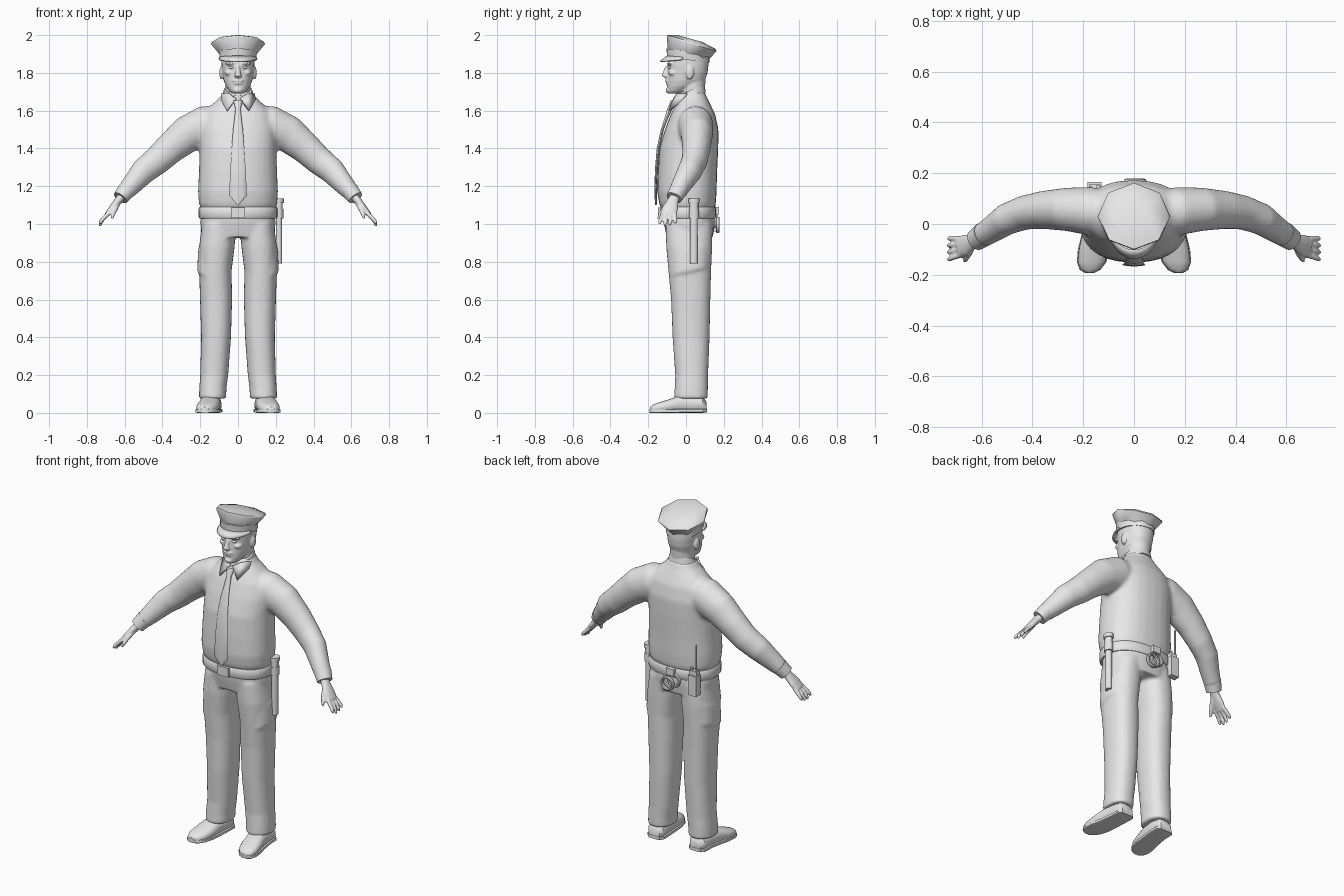
import bpy, bmesh
from math import sin, cos, pi, radians
from mathutils import Vector, Matrix

if "Cube" in bpy.data.objects:
    bpy.data.objects.remove(bpy.data.objects["Cube"])

GREY = (0.8, 0.8, 0.8, 1)
mat = bpy.data.materials.new("light_grey")
mat.use_nodes = True
mat.diffuse_color = GREY
mat.node_tree.nodes["Principled BSDF"].inputs["Base Color"].default_value = GREY

X, Y, Z = Vector((1, 0, 0)), Vector((0, 1, 0)), Vector((0, 0, 1))


def loft(bm, sections, axis=None, ref=X, power=2.0, seg=28, side=1):
    """Skin superellipse rings (x, y, z, first radius, second radius)."""
    centres = [Vector(s[:3]) for s in sections]
    rings = []
    for i, s in enumerate(sections):
        t = axis or centres[min(i + 1, len(centres) - 1)] - centres[max(i - 1, 0)]
        t = Vector(t).normalized()
        u = (ref - t * ref.dot(t)).normalized()
        v = t.cross(u)
        ring = []
        for k in range(seg):
            c, d = cos(2 * pi * k / seg), sin(2 * pi * k / seg)
            a = abs(c) ** (2 / power) * (1 if c > 0 else -1)
            b = abs(d) ** (2 / power) * (1 if d > 0 else -1)
            p = centres[i] + u * a * s[3] + v * b * s[4]
            ring.append(bm.verts.new((p.x * side, p.y, p.z)))
        rings.append(ring)
    for lo, hi in zip(rings, rings[1:]):
        for k in range(seg):
            j = (k + 1) % seg
            bm.faces.new((lo[k], lo[j], hi[j], hi[k]))
    bm.faces.new(rings[0][::-1])
    bm.faces.new(rings[-1])


def ball(bm, centre, size):
    m = Matrix.Translation(centre) @ Matrix.Diagonal((*size, 1))
    bmesh.ops.create_uvsphere(bm, u_segments=16, v_segments=10, radius=1, matrix=m)


def box(bm, centre, size):
    m = Matrix.Translation(centre) @ Matrix.Diagonal((*size, 1))
    bmesh.ops.create_cube(bm, size=1, matrix=m)


def finish(bm, name, voxel=0, smooth=0, thick=0, angle=40):
    bmesh.ops.recalc_face_normals(bm, faces=bm.faces)
    mesh = bpy.data.meshes.new(name)
    bm.to_mesh(mesh)
    bm.free()
    mesh.materials.append(mat)
    mesh.polygons.foreach_set("use_smooth", [True] * len(mesh.polygons))
    mesh.set_sharp_from_angle(angle=radians(angle))
    ob = bpy.data.objects.new(name, mesh)
    bpy.context.collection.objects.link(ob)
    if voxel:
        mod = ob.modifiers.new("fuse", 'REMESH')
        mod.mode, mod.voxel_size, mod.use_smooth_shade = 'VOXEL', voxel, True
    if smooth:
        mod = ob.modifiers.new("soften", 'SMOOTH')
        mod.factor, mod.iterations = 0.5, smooth
    if thick:
        mod = ob.modifiers.new("thickness", 'SOLIDIFY')
        mod.thickness, mod.offset = thick, 0
    return ob


# Shirt: torso and both sleeves fused together
bm = bmesh.new()
torso = [(1.07, .01, .19, .135), (1.105, .008, .207, .15), (1.17, .005, .212, .157),
         (1.28, .008, .207, .157), (1.40, .015, .203, .156), (1.50, .03, .205, .142),
         (1.58, .037, .185, .118), (1.63, .037, .14, .094), (1.67, .033, .095, .078),
         (1.70, .03, .078, .07)]
loft(bm, [(0, y, z, rx, ry) for z, y, rx, ry in torso], axis=Z, power=2.3)
sleeve = [(.06, .045, 1.54, .09, .08), (.17, .05, 1.52, .107, .095), (.27, .058, 1.475, .098, .085),
          (.36, .055, 1.40, .083, .075), (.43, .045, 1.335, .076, .068), (.5, .02, 1.28, .07, .063),
          (.565, -.025, 1.205, .055, .052), (.60, -.047, 1.165, .046, .048)]
for s in (-1, 1):
    loft(bm, sleeve, ref=Z, side=s)
finish(bm, "shirt", voxel=.011, smooth=6)

# Shirt cuffs
bm = bmesh.new()
for s in (-1, 1):
    loft(bm, [(.59, -.04, 1.18, .047, .049), (.622, -.063, 1.138, .041, .043)], ref=Z, side=s)
finish(bm, "shirt_cuffs")

# Hands: palm, four fingers and thumb
bm = bmesh.new()
for s in (-1, 1):
    loft(bm, [(.60, -.048, 1.165, .027, .024), (.632, -.068, 1.125, .029, .021),
              (.665, -.083, 1.085, .042, .018), (.692, -.092, 1.052, .04, .014)], ref=Y, side=s)
    for k in range(4):
        off = (k - 1.5) * .021
        drop = .012 * abs(k - 1.4)
        loft(bm, [(.68, -.09 + off, 1.062, .011, .012), (.712, -.094 + off * 1.2, 1.03, .0105, .011),
                  (.726, -.097 + off * 1.3, 1.005 + drop * .5, .01, .01),
                  (.732, -.099 + off * 1.3, .984 + drop, .006, .006)], ref=Y, seg=10, side=s)
    loft(bm, [(.635, -.075, 1.115, .016, .016), (.65, -.115, 1.08, .014, .014),
              (.663, -.138, 1.05, .011, .011), (.667, -.147, 1.028, .006, .006)], ref=X, seg=10, side=s)
finish(bm, "hands", voxel=.005, smooth=2)

# Trousers: hips, legs and thigh pockets fused together
bm = bmesh.new()
loft(bm, [(0, .012, 1.075, .195, .138), (0, .018, 1.0, .199, .135), (0, .02, .93, .19, .122)],
     axis=Z, power=2.4)
leg = [(.10, .017, 1.0, .09, .124), (.112, .017, .88, .094, .122), (.12, .02, .75, .086, .113),
       (.116, .025, .6, .085, .104), (.116, .027, .4, .079, .098), (.126, .03, .2, .074, .087),
       (.133, .028, .13, .072, .088), (.135, .026, .075, .072, .089)]
for s in (-1, 1):
    loft(bm, leg, axis=Z, power=2.3, side=s)
    loft(bm, [(.128, .02, .87, .082, .108), (.13, .02, .75, .087, .108)],
         axis=Vector((0, -.2, 1)), power=2.3, side=s)
finish(bm, "trousers", voxel=.01, smooth=4)

# Shoes with flat soles
upper = [(.137, .11, .03, .035, .028), (.138, .09, .042, .053, .042), (.14, .03, .047, .053, .047),
         (.148, -.04, .046, .055, .046), (.158, -.1, .034, .06, .034), (.167, -.15, .027, .055, .027),
         (.173, -.18, .021, .038, .021), (.175, -.192, .017, .016, .013)]
bm = bmesh.new()
sole = bmesh.new()
for s in (-1, 1):
    loft(bm, upper, axis=Y, ref=X, power=2.5, seg=20, side=s)
    loft(sole, [(x, y, .01 if y < .03 else .012, r + .003, .01) for x, y, z, r, h in upper],
         axis=Y, ref=X, power=6, seg=20, side=s)
finish(bm, "shoes", smooth=1)
finish(sole, "soles")

# Head: skull, neck, ears and facial features fused together
bm = bmesh.new()
skull = [(1.69, -.06, .028, .033), (1.705, -.045, .046, .054), (1.73, -.02, .064, .08),
         (1.76, .0, .076, .1), (1.80, .008, .083, .106), (1.84, .011, .087, .108), (1.89, .012, .088, .108)]
loft(bm, [(0, y, z, rx, ry) for z, y, rx, ry in skull], axis=Z, power=2.2)
loft(bm, [(0, .035, 1.64, .066, .062), (0, .035, 1.80, .066, .07)], axis=Z)
loft(bm, [(0, -.094, 1.838, .01, .014), (0, -.108, 1.805, .013, .014), (0, -.112, 1.785, .02, .017),
          (0, -.1, 1.773, .014, .01)], axis=Z, seg=12)
ball(bm, (0, -.098, 1.758), (.03, .012, .007))
ball(bm, (0, -.096, 1.745), (.026, .012, .007))
ball(bm, (0, -.09, 1.708), (.026, .018, .016))
for s in (-1, 1):
    ball(bm, (s * .087, .02, 1.80), (.012, .022, .036))
    ball(bm, (s * .037, -.084, 1.85), (.032, .018, .009))
    ball(bm, (s * .045, -.065, 1.80), (.026, .028, .018))
finish(bm, "head", voxel=.005, smooth=2)

# Eyes
bm = bmesh.new()
for s in (-1, 1):
    ball(bm, (s * .034, -.084, 1.828), (.015, .013, .008))
finish(bm, "eyes")

# Collar band, tilted down to the front
bm = bmesh.new()
tilt = Vector((0, -.42, 1))
loft(bm, [(0, .028, 1.665, .085, .083), (0, .027, 1.69, .08, .08), (0, .026, 1.71, .075, .076)], axis=tilt)
finish(bm, "collar_band")

# Collar wings
bm = bmesh.new()
for s in (-1, 1):
    pts = [(.01, -.062, 1.665), (.05, -.045, 1.69), (.087, .005, 1.69), (.088, -.02, 1.655), (.058, -.09, 1.60)]
    bm.faces.new([bm.verts.new((x * s, y, z)) for x, y, z in pts])
bmesh.ops.triangulate(bm, faces=bm.faces)
finish(bm, "collar_wings", thick=.01)

# Necktie with knot
bm = bmesh.new()
loft(bm, [(0, -.066, 1.655, .026, .014), (0, -.085, 1.61, .014, .014), (0, -.104, 1.56, .019, .01),
          (0, -.125, 1.5, .026, .008), (0, -.147, 1.40, .034, .008), (0, -.157, 1.28, .041, .008),
          (0, -.16, 1.15, .047, .007), (0, -.159, 1.10, .004, .004)], axis=Z, seg=12)
finish(bm, "necktie")

# Belt and buckle
bm = bmesh.new()
loft(bm, [(0, .01, z, .203 + r, .143 + r) for z, r in ((1.03, 0), (1.037, .005), (1.082, .005), (1.09, 0))],
     axis=Z, power=2.4, seg=40)
finish(bm, "belt")
bm = bmesh.new()
box(bm, (0, -.14, 1.06), (.075, .016, .055))
finish(bm, "buckle")

# Baton in its holder on the left hip
bm = bmesh.new()
for z0, z1, r in ((.79, 1.04, .02), (1.03, 1.08, .027), (1.08, 1.115, .023), (1.112, 1.135, .03)):
    loft(bm, [(.217, .042, z0, r * .85, r), (.217, .042, z1, r * .85, r)], axis=Z, seg=16)
finish(bm, "baton")

# Handcuffs on the back of the belt
bm = bmesh.new()
box(bm, (-.015, .163, 1.07), (.05, .025, .04))
for tx, tz in ((-.03, 1.02), (.005, .995)):
    n, m = 20, 8
    grid = [[bm.verts.new((tx + (.036 + .008 * cos(b)) * cos(a), .167 + .01 * sin(b) + tx * .3,
                           tz + (.036 + .008 * cos(b)) * sin(a)))
             for b in [2 * pi * j / m for j in range(m)]] for a in [2 * pi * i / n for i in range(n)]]
    for i in range(n):
        for j in range(m):
            p, q = (i + 1) % n, (j + 1) % m
            bm.faces.new((grid[i][j], grid[p][j], grid[p][q], grid[i][q]))
finish(bm, "handcuffs")

# Radio with antenna
bm = bmesh.new()
box(bm, (-.155, .145, 1.02), (.055, .04, .12))
box(bm, (-.155, .14, 1.09), (.045, .03, .03))
for x, top, r in ((-.17, 1.26, .005), (-.142, 1.12, .008)):
    loft(bm, [(x, .145, 1.09, r, r), (x, .145, top, r, r)], axis=Z, seg=8)
finish(bm, "radio")

# Cap band
bm = bmesh.new()
loft(bm, [(0, .012, 1.868, .097, .113), (0, .01, 1.915, .1, .114)], axis=Vector((0, .12, 1)))
finish(bm, "cap_band")

# Cap crown: eight-sided, flaring up and leaning back
bm = bmesh.new()
crown = [(.012, 1.90, .1, .113), (.03, 1.953, .143, .137), (.028, 1.964, .138, .132), (.02, 1.982, .07, .07)]
loft(bm, [(0, y, z, rx, ry) for z, y, rx, ry in [(c[1], c[0], c[2], c[3]) for c in crown]],
     axis=Vector((0, .28, 1)), seg=8)
finish(bm, "cap_crown", angle=50)

# Cap visor
bm = bmesh.new()
rows = []
for k in range(17):
    a = radians(-76 + 9.5 * k)
    drop = 1 - cos(a)
    rows.append((bm.verts.new((.098 * sin(a), .012 - .11 * cos(a), 1.888 - .008 * drop)),
                 bm.verts.new((.104 * sin(a), .012 - .148 * cos(a), 1.86 + .012 * drop))))
for (a, b), (c, d) in zip(rows, rows[1:]):
    bm.faces.new((a, b, d, c))
finish(bm, "cap_visor", thick=.008)
